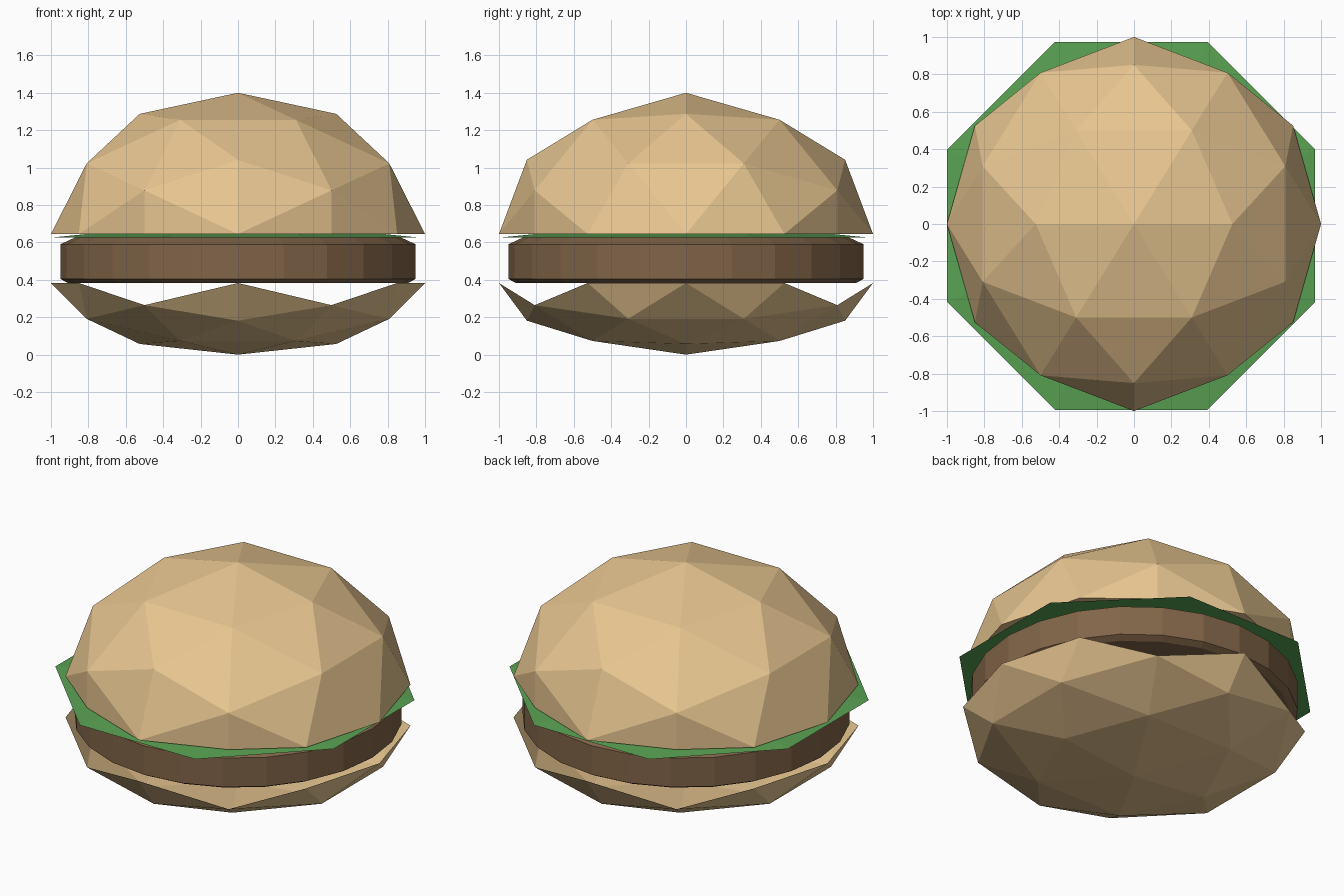
import bpy, bmesh, math
from itertools import product

if "Cube" in bpy.data.objects:
    bpy.data.objects.remove(bpy.data.objects["Cube"])


def material(name, rgb):
    m = bpy.data.materials.new(name)
    m.diffuse_color = (*rgb, 1)
    m.use_nodes = True
    m.node_tree.nodes["Principled BSDF"].inputs["Base Color"].default_value = m.diffuse_color
    return m


def finish(name, bm, mat):
    bmesh.ops.recalc_face_normals(bm, faces=bm.faces)
    me = bpy.data.meshes.new(name)
    bm.to_mesh(me)
    bm.free()
    me.materials.append(mat)
    ob = bpy.data.objects.new(name, me)
    bpy.context.collection.objects.link(ob)
    return ob


def faceted_ball():
    """Once-subdivided icosahedron with a two-fold axis pointing up."""
    bm = bmesh.new()
    pts = set()
    for base in ((1, 0, 0), (0.8507, 0.5257, 0), (0.5, 0.809, 0.309)):
        for signs in product((1, -1), repeat=3):
            p = [b * s + 0.0 for b, s in zip(base, signs)]
            for k in range(3):
                pts.add(tuple(p[k:] + p[:k]))
    for p in sorted(pts):
        bm.verts.new(p)
    bmesh.ops.convex_hull(bm, input=bm.verts[:])
    return bm


def place(bm, height, z):
    for v in bm.verts:
        v.co.z = v.co.z * height + z


def stacked_rings(name, sides, turn, profile, mat, centre=(0, 0)):
    """Closed solid from (radius, z) rings."""
    bm = bmesh.new()
    rings = []
    for r, z in profile:
        rings.append([bm.verts.new((centre[0] + r * math.cos(turn + math.tau * i / sides),
                                    centre[1] + r * math.sin(turn + math.tau * i / sides), z))
                      for i in range(sides)])
    for a, b in zip(rings, rings[1:]):
        for i in range(sides):
            j = (i + 1) % sides
            bm.faces.new((a[i], a[j], b[j], b[i]))
    bm.faces.new(rings[0][::-1])
    bm.faces.new(rings[-1])
    return finish(name, bm, mat)


bread = material("bread", (0.80, 0.56, 0.28))
meat = material("meat", (0.22, 0.13, 0.065))
leaf = material("leaf", (0.10, 0.36, 0.085))

# Top bun: upper half, cut flat and capped
bm = faceted_ball()
cut = bmesh.ops.bisect_plane(bm, geom=bm.verts[:] + bm.edges[:] + bm.faces[:], dist=1e-4,
                             plane_co=(0, 0, 0), plane_no=(0, 0, 1), clear_inner=True)
bmesh.ops.holes_fill(bm, edges=[e for e in bm.edges if e.is_boundary], sides=0)
place(bm, 0.755, 0.645)
finish("top_bun", bm, bread)

# Bottom bun: open bowl with a zigzag rim
bm = faceted_ball()
bmesh.ops.delete(bm, geom=[v for v in bm.verts if v.co.z > 0.01], context='VERTS')
place(bm, 0.383, 0.383)
finish("bottom_bun", bm, bread)

# Patty with bevelled rims
stacked_rings("patty", 24, 0, [(0.91, 0.383), (0.95, 0.405), (0.95, 0.59), (0.87, 0.627)], meat)

# Octagonal lettuce leaf, slightly drooping at the edge
stacked_rings("lettuce", 8, math.pi / 8, [(1.065, 0.626), (0.87, 0.644)], leaf, (-0.015, -0.01))
